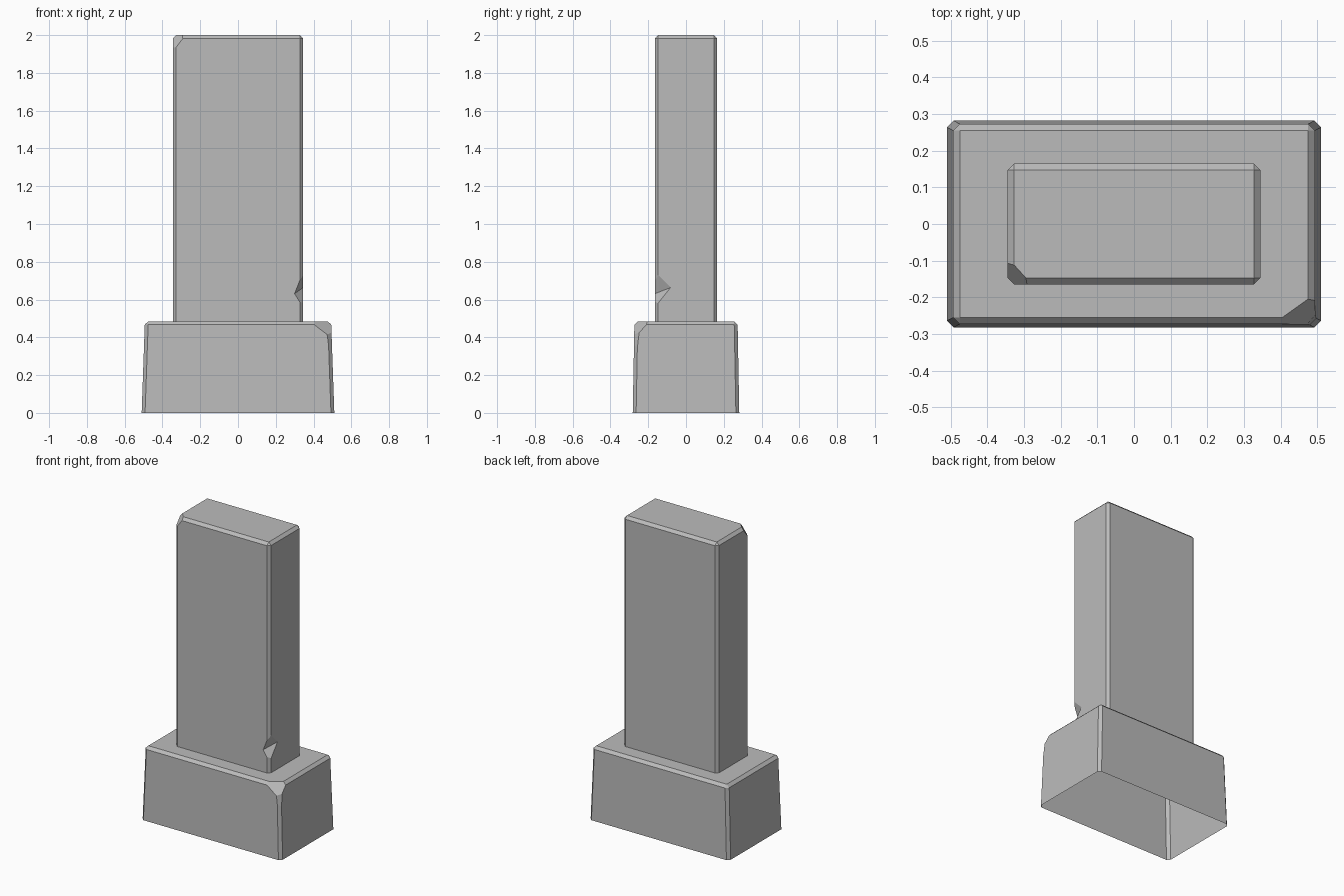
import bpy, bmesh
from mathutils import Vector

default = bpy.data.objects.get("Cube")
if default:
    bpy.data.objects.remove(default, do_unlink=True)

GREY = (0.5, 0.5, 0.5, 1.0)
stone = bpy.data.materials.new("grey_stone")
stone.use_nodes = True
stone.diffuse_color = GREY
bsdf = next(n for n in stone.node_tree.nodes if n.type == 'BSDF_PRINCIPLED')
bsdf.inputs["Base Color"].default_value = GREY


def make_object(name, bm):
    bmesh.ops.recalc_face_normals(bm, faces=bm.faces)
    mesh = bpy.data.meshes.new(name)
    bm.to_mesh(mesh)
    bm.free()
    mesh.materials.append(stone)
    obj = bpy.data.objects.new(name, mesh)
    bpy.context.collection.objects.link(obj)
    return obj


def bevelled_block(bottom, top, z0, z1, bevel):
    """Tapered box, given half sizes, with every edge but the bottom ones bevelled."""
    bm = bmesh.new()
    bmesh.ops.create_cube(bm, size=2)
    for v in bm.verts:
        half, z = (top, z1) if v.co.z > 0 else (bottom, z0)
        v.co = (v.co.x * half[0], v.co.y * half[1], z)
    edges = [e for e in bm.edges if max(v.co.z for v in e.verts) > z0 + 0.01]
    bmesh.ops.bevel(bm, geom=edges, offset=bevel, segments=1, affect='EDGES')
    return bm


def chip(bm, a, b, c):
    """Slice off the corner outside the plane through three points."""
    a, b, c = Vector(a), Vector(b), Vector(c)
    normal = (b - a).cross(c - a).normalized()
    if normal.dot(Vector((0, 0, a.z - 0.2)) - a) > 0:
        normal.negate()
    cut = bmesh.ops.bisect_plane(bm, geom=bm.verts[:] + bm.edges[:] + bm.faces[:],
                                 plane_co=a, plane_no=normal, clear_outer=True)
    rim = [e for e in cut["geom_cut"] if isinstance(e, bmesh.types.BMEdge)]
    bmesh.ops.edgeloop_fill(bm, edges=rim)


def open_bottom(bm, z):
    low = [f for f in bm.faces if all(abs(v.co.z - z) < 0.001 for v in f.verts)]
    bmesh.ops.delete(bm, geom=low, context='FACES_ONLY')


# Plinth: hollow underneath, with a broken front left corner
bm = bevelled_block((0.51, 0.282), (0.493, 0.273), 0, 0.485, 0.018)
chip(bm, (0.405, -0.255, 0.485), (0.475, -0.205, 0.485), (0.49, -0.266, 0.41))
chip(bm, (0.47, -0.274, 0.43), (0.497, -0.245, 0.43), (0.49, -0.267, 0.34))
open_bottom(bm, 0)
make_object("plinth", bm)

# Pillar: chipped at the top front right corner
bm = bevelled_block((0.345, 0.165), (0.345, 0.165), 0.485, 2, 0.018)
chip(bm, (-0.295, -0.147, 2), (-0.327, -0.112, 2), (-0.336, -0.156, 1.935))
pillar = make_object("pillar", bm)

# Wedge that cuts the notch in the pillar's front left edge
ends = [Vector((0.298, -0.167, 0.63)), Vector((0.347, -0.078, 0.665))]
middle = (ends[0] + ends[1]) / 2
lips = [middle + 2 * (Vector((0.336, -0.156, z)) - middle) for z in (0.715, 0.585)]
bm = bmesh.new()
for p in ends + lips:
    bm.verts.new(p)
bmesh.ops.convex_hull(bm, input=bm.verts)
wedge = make_object("notch_cutter", bm)
wedge.hide_render = True

notch = pillar.modifiers.new("notch", 'BOOLEAN')
notch.operation = 'DIFFERENCE'
notch.solver = 'EXACT'
notch.object = wedge
bpy.context.view_layer.objects.active = pillar
bpy.ops.object.modifier_apply(modifier=notch.name)
bpy.data.objects.remove(wedge, do_unlink=True)

# The pillar's underside rests on the plinth, so it needs no face
bm = bmesh.new()
bm.from_mesh(pillar.data)
open_bottom(bm, 0.485)
bm.to_mesh(pillar.data)
bm.free()
